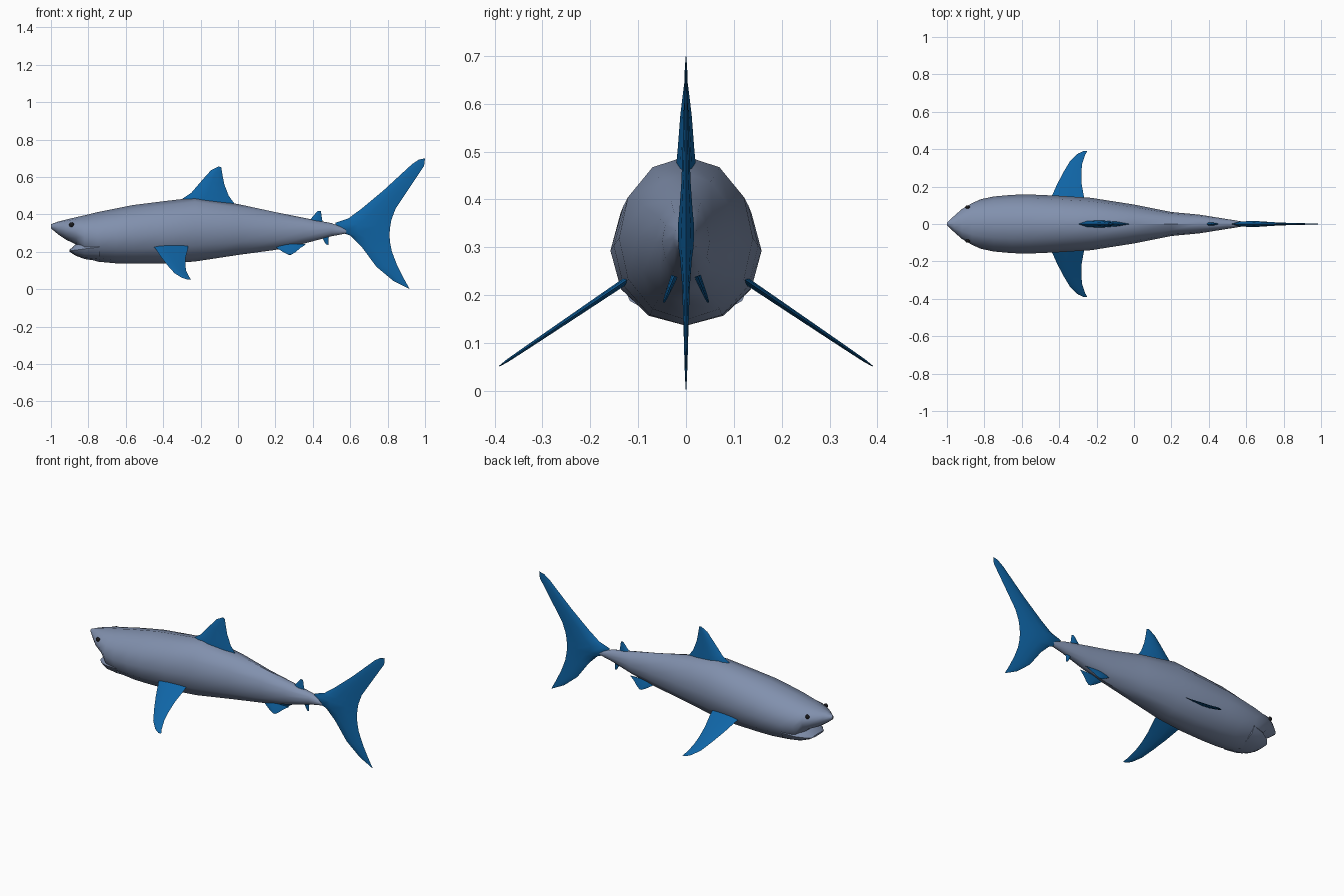
import bpy, bmesh, math

if "Cube" in bpy.data.objects:
    bpy.data.objects.remove(bpy.data.objects["Cube"])


def material(name, rgb):
    m = bpy.data.materials.new(name)
    m.diffuse_color = (*rgb, 1)
    m.use_nodes = True
    m.node_tree.nodes["Principled BSDF"].inputs["Base Color"].default_value = m.diffuse_color
    return m


SKIN = material("slate_skin", (0.22, 0.28, 0.42))
BLUE = material("fin_blue", (0.005, 0.13, 0.38))
DARK = material("eye_dark", (0.01, 0.01, 0.012))


def finish(ob, mat, mirror=False, angle=40):
    ob.data.materials.append(mat)
    if mirror:
        mod = ob.modifiers.new("Mirror", 'MIRROR')
        mod.use_axis = (False, True, False)
    bpy.ops.object.select_all(action='DESELECT')
    bpy.context.view_layer.objects.active = ob
    ob.select_set(True)
    bpy.ops.object.shade_smooth_by_angle(angle=math.radians(angle))
    return ob


def loft(name, rings, mat, mirror=False, angle=40):
    """Skin a sequence of equal-sized point rings and cap both ends."""
    bm = bmesh.new()
    vs = [[bm.verts.new(p) for p in r] for r in rings]
    n = len(vs[0])
    for a, b in zip(vs, vs[1:]):
        for i in range(n):
            j = (i + 1) % n
            bm.faces.new((a[i], a[j], b[j], b[i]))
    bm.faces.new(vs[0])
    bm.faces.new(vs[-1])
    bmesh.ops.recalc_face_normals(bm, faces=bm.faces)
    me = bpy.data.meshes.new(name)
    bm.to_mesh(me)
    bm.free()
    ob = bpy.data.objects.new(name, me)
    bpy.context.collection.objects.link(ob)
    return finish(ob, mat, mirror, angle)


def section(x, top, bottom, half, sides=12):
    """Oval body section at x."""
    zc, rz = (top + bottom) / 2, (top - bottom) / 2
    return [(x, half * math.sin(2 * math.pi * i / sides),
             zc + rz * math.cos(2 * math.pi * i / sides)) for i in range(sides)]


def fin(name, chords, place, mirror=False):
    """Lens-shaped fin: chords are (lead u, lead v, trail u, trail v, half thickness)."""
    lens = [(0, 0), (.15, .75), (.4, 1), (.75, .6), (1, 0),
            (.75, -.6), (.4, -1), (.15, -.75)]
    rings = [[place(a + (c - a) * f, b + (d - b) * f, t * h) for f, h in lens]
             for a, b, c, d, t in chords]
    return loft(name, rings, BLUE, mirror, 50)


def upright(u, v, t):
    return (u, t, v)


def slanted(y0, z0, degrees):
    """Plane leaving the flank at y0, z0 and sloping down; v is the span outwards."""
    c, s = math.cos(math.radians(degrees)), math.sin(math.radians(degrees))
    return lambda u, v, t: (u, y0 + v * c + t * s, z0 - v * s + t * c)


# Body and snout
loft("body", [section(*s) for s in [
    (-1.0, .347, .325, .006), (-.96, .362, .292, .045), (-.92, .372, .265, .08),
    (-.865, .385, .238, .112), (-.82, .395, .17, .132), (-.75, .412, .147, .147),
    (-.65, .432, .138, .156), (-.56, .45, .136, .158), (-.40, .47, .136, .151),
    (-.23, .49, .148, .14), (0, .455, .183, .104), (.2, .412, .21, .064),
    (.35, .382, .243, .05), (.5, .353, .283, .026), (.6, .318, .302, .01)]], SKIN)

# Lower jaw, leaving an open notch under the snout
loft("lower_jaw", [section(*s) for s in [
    (-.90, .211, .2, .055), (-.87, .238, .18, .088),
    (-.82, .27, .161, .118), (-.74, .30, .15, .135)]], SKIN)

# Eyes
bpy.ops.mesh.primitive_uv_sphere_add(segments=12, ring_count=8, radius=.013,
                                     location=(0, 0, 0))
eye = bpy.context.object
eye.name = "eyes"
for v in eye.data.vertices:
    v.co = (v.co.x - .89, v.co.y * .7 + .09, v.co.z + .345)
finish(eye, DARK, True)

# Tail fin, chords from the upper tip to the lower tip
fin("tail_fin", [
    (.965, .692, 1.0, .70, .001), (.93, .668, .995, .66, .003),
    (.78, .53, .905, .525, .006), (.66, .43, .842, .43, .010),
    (.59, .378, .82, .37, .014), (.52, .355, .813, .33, .017),
    (.53, .31, .81, .29, .016), (.60, .287, .813, .25, .012),
    (.66, .228, .823, .20, .008), (.74, .12, .85, .13, .005),
    (.83, .045, .885, .06, .003), (.895, .012, .918, 0, .001)], upright)

# Main dorsal fin
fin("dorsal_fin", [
    (-.32, .45, -.005, .44, .02), (-.295, .485, -.025, .465, .02),
    (-.25, .515, -.05, .50, .017), (-.19, .585, -.073, .56, .012),
    (-.145, .635, -.083, .61, .006), (-.105, .656, -.09, .652, .002)], upright)

# Small rear fins above and below the tail stalk
fin("second_dorsal_fin", [
    (.37, .355, .46, .345, .010), (.40, .388, .45, .37, .008),
    (.425, .418, .443, .418, .003)], upright)
fin("anal_fin", [
    (.43, .30, .495, .30, .009), (.45, .275, .485, .275, .007),
    (.47, .24, .483, .236, .003)], upright)

# Pectoral fins
fin("pectoral_fins", [
    (-.46, 0, -.265, 0, .007), (-.44, .04, -.268, .04, .007),
    (-.41, .12, -.28, .12, .006), (-.375, .20, -.282, .19, .005),
    (-.34, .27, -.277, .25, .004), (-.30, .315, -.262, .305, .003),
    (-.27, .332, -.25, .332, .001)], slanted(.115, .237, 34), True)

# Pelvic fins
fin("pelvic_fins", [
    (.195, 0, .365, 0, .007), (.205, .02, .335, .02, .006),
    (.245, .047, .305, .047, .004), (.27, .06, .285, .06, .002)],
    slanted(.024, .24, 68), True)
